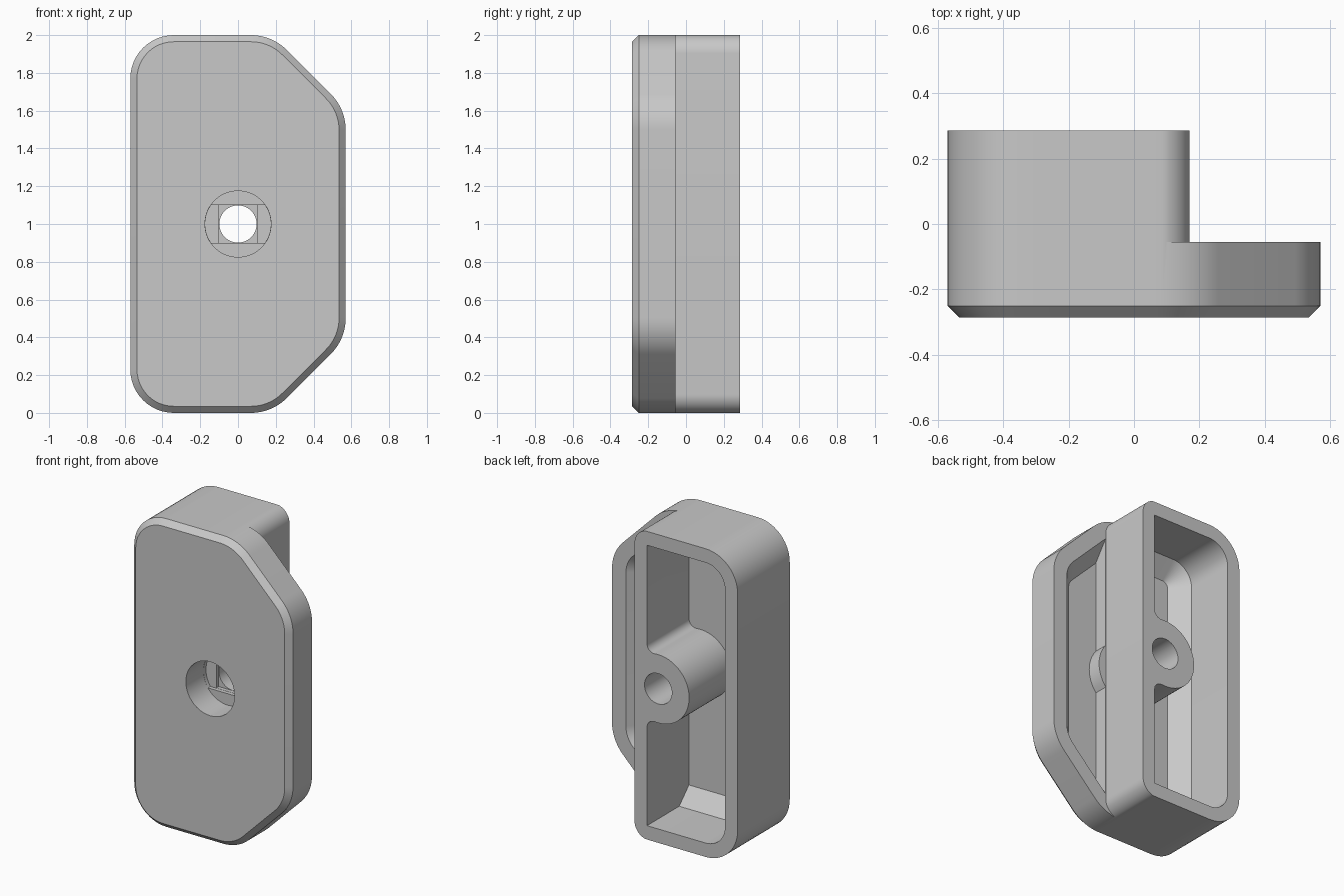
import bpy, bmesh
from math import cos, sin, sqrt, asin, atan2, radians, pi

cube = bpy.data.objects.get("Cube")
if cube:
    bpy.data.objects.remove(cube, do_unlink=True)

grey = bpy.data.materials.new("light_grey")
grey.use_nodes = True
colour = (0.58, 0.58, 0.58, 1)
grey.diffuse_color = colour
grey.node_tree.nodes["Principled BSDF"].inputs["Base Color"].default_value = colour

FRONT, BACK, STEP, FLOOR = -0.285, 0.285, -0.055, -0.145
WALL, CHAMFER = 0.09, 0.1


def arc(cx, cz, r, a0, a1, n=12):
    """Points of an arc in the x-z plane, angles in radians."""
    return [(cx + r * cos(a0 + (a1 - a0) * i / n),
             cz + r * sin(a0 + (a1 - a0) * i / n)) for i in range(n + 1)]


def circle(r, n=64):
    return arc(0, 1, r, 0, 2 * pi, n)[:-1]


def loft(name, sections):
    """Closed solid through (y, ring) sections of equal point count."""
    bm = bmesh.new()
    rings = [[bm.verts.new((x, y, z)) for x, z in ring] for y, ring in sections]
    for a, b in zip(rings, rings[1:]):
        for i in range(len(a)):
            j = (i + 1) % len(a)
            bm.faces.new((a[i], a[j], b[j], b[i]))
    bm.faces.new(rings[0])
    bm.faces.new(rings[-1])
    bmesh.ops.recalc_face_normals(bm, faces=bm.faces)
    mesh = bpy.data.meshes.new(name)
    bm.to_mesh(mesh)
    bm.free()
    mesh.materials.append(grey)
    ob = bpy.data.objects.new(name, mesh)
    bpy.context.collection.objects.link(ob)
    return ob


def prism(name, ring, y0, y1):
    return loft(name, [(y0, ring), (y1, ring)])


def subtract(target, cutter):
    cutter.hide_render = True
    mod = target.modifiers.new("cut", "BOOLEAN")
    mod.operation = "DIFFERENCE"
    mod.solver = "EXACT"
    mod.object = cutter
    bpy.context.view_layer.objects.active = target
    bpy.ops.object.modifier_apply(modifier=mod.name)
    bpy.data.objects.remove(cutter, do_unlink=True)


# Plate outline: corner centre x, centre z, radius, start and end angle
CORNERS = [(0.068, 0.27, 0.27, 270, 315), (0.30, 0.502, 0.27, 315, 360),
           (0.30, 1.498, 0.27, 0, 45), (0.068, 1.73, 0.27, 45, 90),
           (-0.34, 1.77, 0.23, 90, 180), (-0.34, 0.23, 0.23, 180, 270)]


def outline(inset=0):
    return [p for x, z, r, a, b in CORNERS
            for p in arc(x, z, r - inset, radians(a), radians(b))]


# Outer body with a bevelled front edge
body = loft("knob_body", [(FRONT, outline(0.035)), (FRONT + 0.035, outline()),
                          (BACK, outline())])

# Step beside the deep block, leaving rounded block corners
edge, r, over = 0.17, 0.1, 0.002
step = [(0.8, -0.2), (0.8, 2.2), (edge - r, 2.2)]
step += arc(edge - r, 2 + over - r, r, pi / 2, 0)
step += arc(edge - r, r - over, r, 0, -pi / 2)
step += [(edge - r, -0.2)]
subtract(body, prism("step_cutter", step, STEP, 0.5))

# Hollow interior with a sloped floor edge
hollow = loft("hollow_cutter", [(FLOOR, outline(WALL + CHAMFER)),
                                (FLOOR + CHAMFER, outline(WALL)),
                                (0.4, outline(WALL))])

# Dividing wall and screw boss kept inside the hollow
inner, outer, boss, fillet = 0.08, 0.171, 0.222, 0.05
fx = inner - fillet
fz = sqrt((boss + fillet) ** 2 - fx ** 2)
meet = atan2(fz, fx)
side = asin(sqrt(boss ** 2 - outer ** 2) / boss)
rib = [(outer, -0.5)] + arc(0, 1, boss, -side, side)
rib += [(outer, 2.5), (inner, 2.5)]
rib += arc(fx, 1 + fz, fillet, 0, meet - pi, 8)
rib += arc(0, 1, boss, meet, 2 * pi - meet, 36)[1:-1]
rib += arc(fx, 1 - fz, fillet, pi - meet, 0, 8)
rib += [(inner, -0.5)]
subtract(hollow, prism("rib_shape", rib, -0.5, 0.6))
subtract(body, hollow)

# Screw hole: counterbore, bridging slot, square step, round bore
bore = 0.0985
subtract(body, prism("bore_cutter", circle(bore), -0.4, 0.5))
subtract(body, prism("counterbore_cutter", circle(0.175), -0.4, -0.105))
a = asin(0.101 / 0.174)
slot = arc(0, 1, 0.174, -a, a) + arc(0, 1, 0.174, pi - a, pi + a)
subtract(body, prism("slot_cutter", slot, -0.12, -0.08))
h = 0.1
square = [(-h, 1 - h), (h, 1 - h), (h, 1 + h), (-h, 1 + h)]
subtract(body, prism("square_cutter", square, -0.12, -0.055))

# Smooth curved walls, sharp edges kept
bpy.ops.object.select_all(action="DESELECT")
body.select_set(True)
bpy.context.view_layer.objects.active = body
bpy.ops.object.shade_smooth_by_angle(angle=radians(30))
